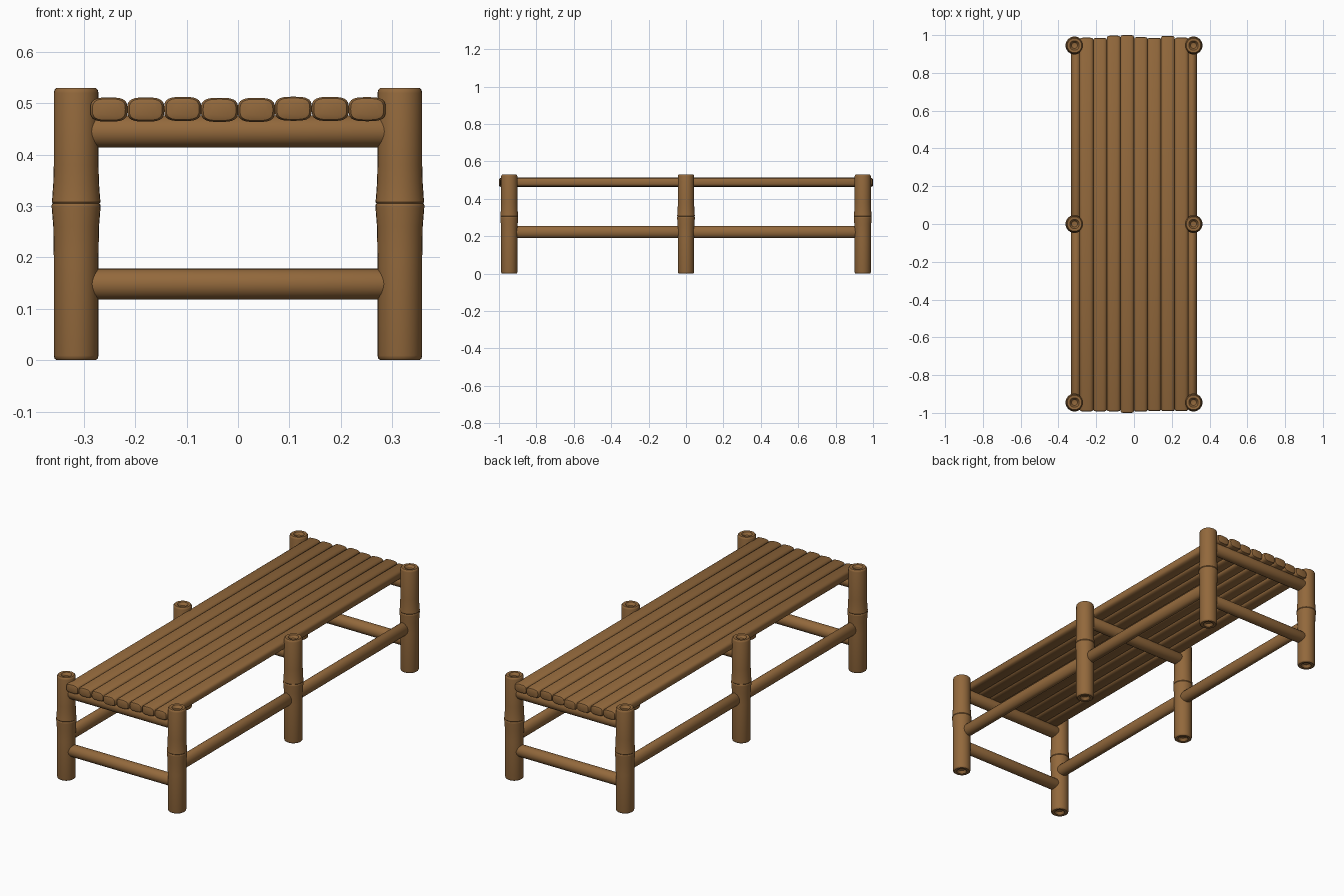
import bpy, bmesh, math, random
from mathutils import Matrix, Vector

if "Cube" in bpy.data.objects:
    bpy.data.objects.remove(bpy.data.objects["Cube"])

random.seed(4)
wood = bpy.data.materials.new("brown_bamboo")
wood.diffuse_color = (0.29, 0.14, 0.045, 1)
wood.use_nodes = True
wood.node_tree.nodes["Principled BSDF"].inputs["Base Color"].default_value = wood.diffuse_color


def loft(name, stations, rx, ry, power=2.0, sides=28, matrix=Matrix()):
    """Skin rounded sections along local z; stations are (scale, z)."""
    bm = bmesh.new()
    rings = []
    for s, z in stations:
        ring = []
        for i in range(sides):
            a = 2 * math.pi * i / sides
            c, d = math.cos(a), math.sin(a)
            x = math.copysign(abs(c) ** (2 / power), c) * rx * s
            y = math.copysign(abs(d) ** (2 / power), d) * ry * s
            ring.append(bm.verts.new(matrix @ Vector((x, y, z))))
        rings.append(ring)
    for a, b in zip(rings, rings[1:]):
        for i in range(sides):
            j = (i + 1) % sides
            bm.faces.new((a[i], a[j], b[j], b[i]))
    bm.faces.new(rings[0][::-1])
    bm.faces.new(rings[-1])
    bmesh.ops.recalc_face_normals(bm, faces=bm.faces)
    mesh = bpy.data.meshes.new(name)
    bm.to_mesh(mesh)
    bm.free()
    mesh.materials.append(wood)
    ob = bpy.data.objects.new(name, mesh)
    bpy.context.collection.objects.link(ob)
    bpy.ops.object.select_all(action='DESELECT')
    ob.select_set(True)
    bpy.context.view_layer.objects.active = ob
    bpy.ops.object.shade_smooth_by_angle(angle=math.radians(40))
    return ob


def rod(h, r, end=0.008):
    """Stations for a rod of half length h with rounded ends."""
    k = 1 - end / r
    return [(k, -h), (1 - 0.3 * end / r, -h + end * 0.3), (1, -h + end),
            (1, h - end), (1 - 0.3 * end / r, h - end * 0.3), (k, h)]


along_x = Matrix.Rotation(math.radians(90), 4, 'Y')
along_y = Matrix.Rotation(math.radians(-90), 4, 'X')
LEG_X, LEG_Y = 0.315, 0.945

# Bamboo legs: dished ends and a swollen node with a groove
R = 0.0435
leg_profile = [(0.006, 0.016), (0.016, 0.014), (0.021, 0.006), (0.025, 0.001),
               (0.038, 0.0), (0.042, 0.003), (R, 0.009), (R, 0.20),
               (0.0445, 0.26), (0.0475, 0.297), (0.0475, 0.302),
               (0.0455, 0.305), (0.0475, 0.308), (0.0465, 0.316),
               (0.0445, 0.345), (R, 0.38), (R, 0.52), (0.042, 0.526),
               (0.038, 0.53), (0.025, 0.529), (0.021, 0.524),
               (0.016, 0.516), (0.006, 0.514)]
leg_stations = [(r / R, z) for r, z in leg_profile]
for side in (-1, 1):
    for row in (-1, 0, 1):
        loft("leg", leg_stations, R, R,
             matrix=Matrix.Translation((side * LEG_X, row * LEG_Y, 0)))

# Upper cross rails under the slats, one at each pair of legs
for row in (-1, 0, 1):
    loft("upper_cross_rail", rod(0.30, 0.031), 0.031, 0.031,
         matrix=Matrix.Translation((0, row * LEG_Y, 0.445)) @ along_x)

# Lower cross rails at both ends
for row in (-1, 1):
    loft("lower_cross_rail", rod(0.30, 0.030), 0.030, 0.030,
         matrix=Matrix.Translation((0, row * LEG_Y, 0.148)) @ along_x)

# Long side rails between the legs
for side in (-1, 1):
    for half in (-1, 1):
        loft("side_rail", rod(LEG_Y / 2 - 0.015, 0.03), 0.027, 0.033,
             matrix=Matrix.Translation((side * 0.306, half * LEG_Y / 2, 0.222)) @ along_y)

# Seat slats: flattened poles with slightly uneven ends
count, pitch = 8, 0.0718
for i in range(count):
    x = (i - (count - 1) / 2) * pitch
    length = 2.0 if i == 3 else random.uniform(1.975, 1.99)
    shift = 0 if i == 3 else random.uniform(-0.004, 0.004)
    z = 0.488 + random.uniform(-0.0015, 0.0015)
    loft("seat_slat", rod(length / 2, 0.023, 0.009), 0.0362, 0.0235, power=3.2,
         matrix=Matrix.Translation((x, shift, z)) @ along_y)
